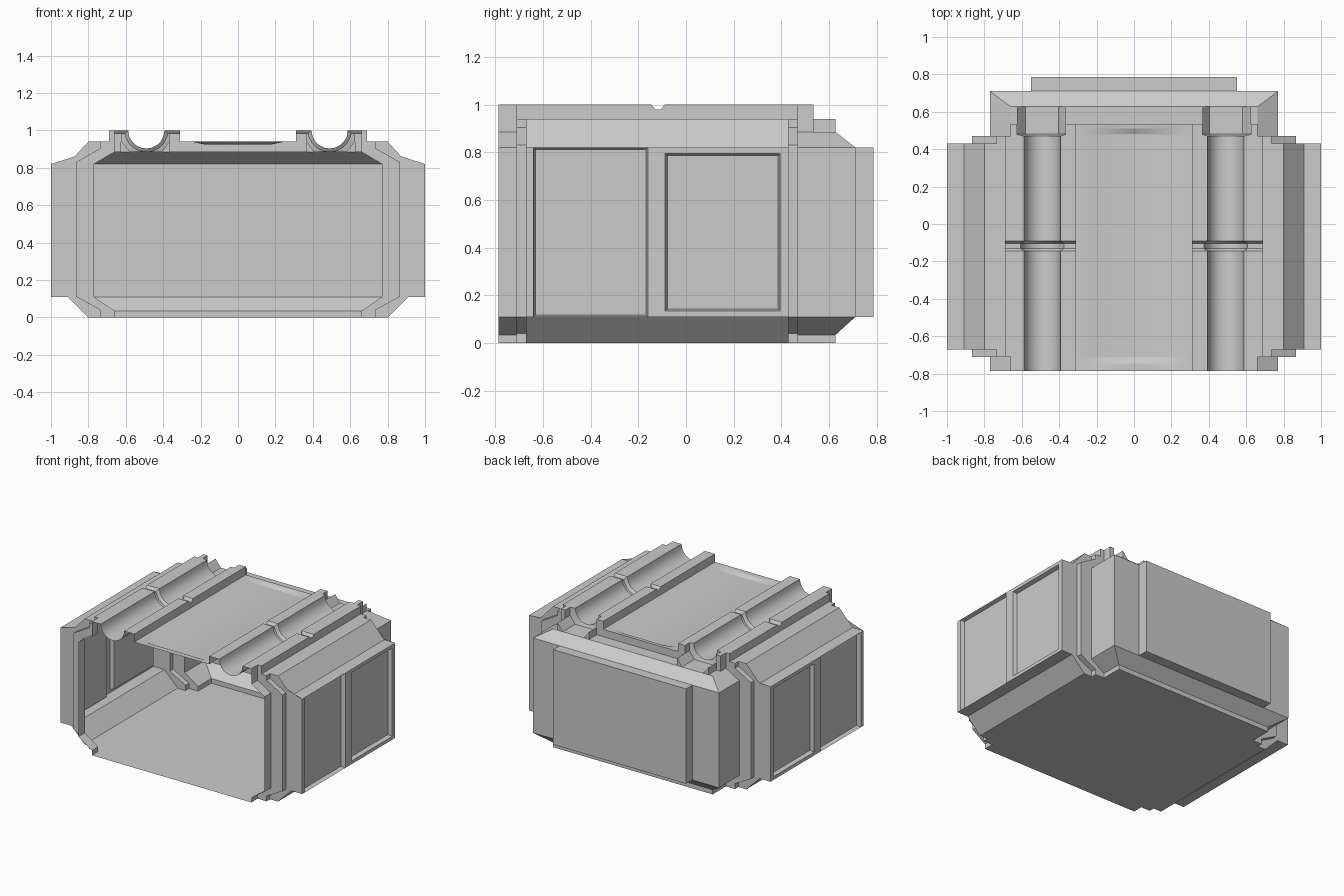
import bpy, bmesh, math

if "Cube" in bpy.data.objects:
    bpy.data.objects.remove(bpy.data.objects["Cube"])

# Half outlines (x, z) of the side, bottom to top: front/back collar, ring, main body
COLLAR = [(.66, 0), (.66, .035), (.77, .11), (.77, .82), (.66, .885), (.66, .94)]
RING = [(.735, 0), (.735, .04), (.865, .11), (.865, .83), (.735, .905), (.735, .94)]
BODY = [(.80, 0), (.91, .11), (1, .11), (1, .82), (.91, .82), (.80, .94)]
N = 10  # trough segments


def trough(drop=0):
    r = .097 + drop
    return [(.49 + r * math.cos(math.pi * i / N), min(1 - drop, 1 - r * math.sin(math.pi * i / N)))
            for i in range(N + 1)]


def channel(top):
    left = [(.625, top), (.625, .94), (.625, .94)]
    floor = [(.58 - .175 * i / 4, .885) for i in range(5)]
    return left + floor + [(.365, .94), (.365, .94), (.365, top)]


def section(side, wide=True, drop=0, dish=True, flare=False):
    """Half cross-section: floor, side wall, rail with trough, roof dish."""
    ox, top = (.69 if wide else .66), 1 - drop
    mid = channel(top) if flare else trough(drop)
    d = .925 if dish else .94
    return ([(0, 0)] + side + [(ox, .94), (ox, top)] + mid +
            [(.31, top), (.31, .94), (.25, .94), (.18, d), (0, d)])


def rear_section(floor_z=0):
    """Lowered rear roof with a flared channel standing on it."""
    side = [(x, max(z, floor_z)) for x, z in COLLAR[:5]] + [(.66, .885)]
    return ([(0, floor_z)] + side + [(.66, .885), (.625, .885)] + channel(.94) +
            [(.365, .885), (.31, .885), (.25, .885), (.18, .885), (0, .885)])


def flat_roof(sec):
    """Rear section without the channel, for the bevel start."""
    return sec[:8] + [(x, min(z, .885)) for x, z in sec[8:]]


rear = rear_section(.035)
bevel_end = [(x * .77 / .66 if j < 3 or j > 4 else .77, .11 if j < 4 else .82)
             for j, (x, z) in enumerate(rear)]

stations = [
    (-.785, section(COLLAR, False, dish=False)), (-.745, section(COLLAR, False, dish=False)),
    (-.715, section(COLLAR, False)), (-.71, section(COLLAR, False)),
    (-.71, section(RING)), (-.67, section(RING)),
    (-.67, section(BODY)), (-.145, section(BODY)),
    (-.13, section(BODY, drop=.02)), (-.105, section(BODY, drop=.02)),
    (-.09, section(BODY)), (.43, section(BODY)),
    (.43, section(RING)), (.47, section(RING)),
    (.47, section(COLLAR, False)), (.48, section(COLLAR, False, flare=True)),
    (.51, section(COLLAR, False, dish=False, flare=True)),
    (.535, section(COLLAR, False, dish=False, flare=True)),
    (.535, rear_section()), (.627, rear_section()), (.627, rear),
    (.627, flat_roof(rear)), (.71, bevel_end)]

# Hull shell, right half, open at the front
bm = bmesh.new()
rows = [[bm.verts.new((x, y, z)) for x, z in sec] for y, sec in stations]
panels = []
for a, b in zip(rows, rows[1:]):
    for j in range(len(a) - 1):
        f = bm.faces.new((a[j], b[j], b[j + 1], a[j + 1]))
        # the two long outer wall faces carry recessed panels
        if all(v.co.x > .999 for v in f.verts) and abs(b[j].co.y - a[j].co.y) > .3:
            panels.append(f)
cap = [bm.verts.new((x, .71, z)) for x, z in [(0, .11), (0, .82), (.77, .82), (.77, .11)]]
bm.faces.new(cap)

# Recessed side panels
for f in panels:
    front = f.calc_center_median().y < -.12
    bmesh.ops.inset_individual(bm, faces=[f], thickness=.035)
    c = f.calc_center_median().y
    lo, hi = (-.64, -.16) if front else (-.087, .395)
    for v in f.verts:
        v.co.y = lo if v.co.y < c else hi
    bmesh.ops.inset_individual(bm, faces=[f], thickness=.012)
    for v in f.verts:
        v.co.x -= .03
bmesh.ops.remove_doubles(bm, verts=bm.verts, dist=.0004)
bmesh.ops.dissolve_degenerate(bm, edges=bm.edges, dist=.0004)

mesh = bpy.data.meshes.new("hull_shell")
bm.to_mesh(mesh)
bm.free()
hull = bpy.data.objects.new("hull_shell", mesh)
bpy.context.collection.objects.link(hull)
mirror = hull.modifiers.new("mirror", 'MIRROR')
mirror.merge_threshold = .0005
bpy.context.view_layer.objects.active = hull
hull.select_set(True)
bpy.ops.object.shade_smooth_by_angle(angle=math.radians(20))

# Raised plate on the back wall
bpy.ops.mesh.primitive_cube_add(size=1, location=(0, .7475, .465))
plate = bpy.context.object
plate.name = "back_plate"
plate.scale = (1.1, .075, .71)
